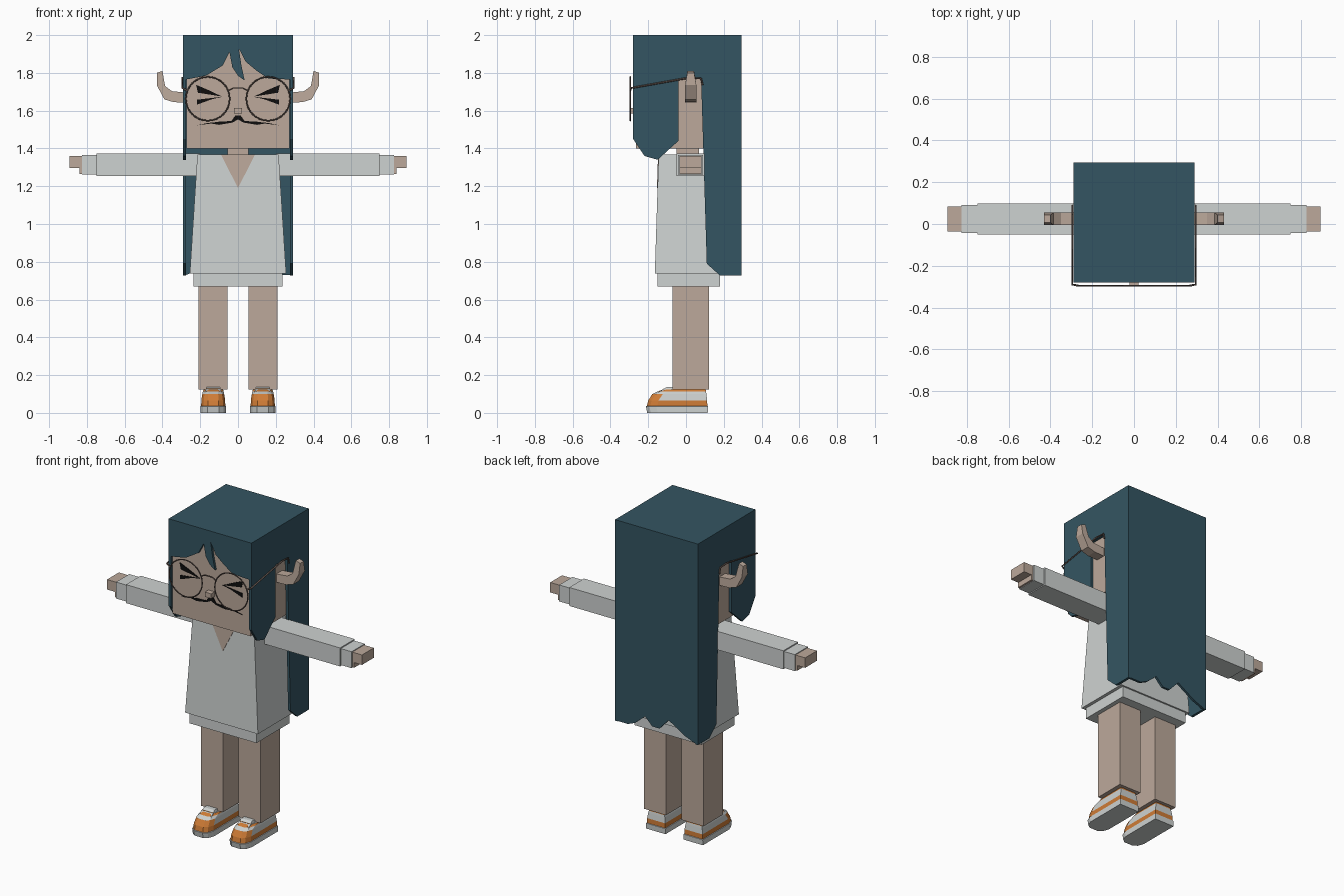
import bpy, bmesh, math
from mathutils import Vector

cube = bpy.data.objects.get("Cube")
if cube:
    bpy.data.objects.remove(cube, do_unlink=True)


def material(name, rgb):
    lin = [((c / 255 + 0.055) / 1.055) ** 2.4 for c in rgb] + [1]
    m = bpy.data.materials.new(name)
    m.use_nodes = True
    m.diffuse_color = lin
    bsdf = next(n for n in m.node_tree.nodes if n.type == 'BSDF_PRINCIPLED')
    bsdf.inputs["Base Color"].default_value = lin
    bsdf.inputs["Roughness"].default_value = 0.9
    return m


hair = material("dark teal hair", (52, 85, 98))
skin = material("beige skin", (188, 169, 155))
white = material("off white cloth", (206, 210, 209))
orange = material("orange trim", (207, 124, 54))
black = material("black ink", (14, 13, 13))
frame = material("brown grey frame", (98, 84, 78))


def finish(name, bm, *mats):
    bmesh.ops.recalc_face_normals(bm, faces=bm.faces[:])
    me = bpy.data.meshes.new(name)
    bm.to_mesh(me)
    bm.free()
    for m in mats:
        me.materials.append(m)
    ob = bpy.data.objects.new(name, me)
    bpy.context.collection.objects.link(ob)
    return ob


def loft(name, rings, mats, rule=None):
    """Join closed rings of points, capping both ends."""
    bm = bmesh.new()
    vs = [[bm.verts.new(p) for p in r] for r in rings]
    n = len(vs[0])
    bm.faces.new(vs[0])
    bm.faces.new(vs[-1])
    for k in range(len(vs) - 1):
        for i in range(n):
            j = (i + 1) % n
            f = bm.faces.new((vs[k][i], vs[k][j], vs[k + 1][j], vs[k + 1][i]))
            if rule:
                f.material_index = rule(k, f.calc_center_median())
    return finish(name, bm, *mats)


def rect(x0, x1, y0, y1, z):
    return [(x0, y0, z), (x1, y0, z), (x1, y1, z), (x0, y1, z)]


def box(name, x, y, z, mat):
    return loft(name, [rect(*x, *y, z[0]), rect(*x, *y, z[1])], [mat])


def front_plate(name, pts, y0, y1, mat):
    return loft(name, [[(x, y, z) for x, z in pts] for y in (y0, y1)], [mat])


def side_plate(name, pts, x0, x1, mat):
    return loft(name, [[(x, y, z) for y, z in pts] for x in (x0, x1)], [mat])


def tube(name, pts, r, mat):
    cu = bpy.data.curves.new(name, 'CURVE')
    cu.dimensions = '3D'
    cu.bevel_depth = r
    cu.bevel_resolution = 1
    cu.use_fill_caps = True
    sp = cu.splines.new('POLY')
    sp.points.add(len(pts) - 1)
    for p, co in zip(sp.points, pts):
        p.co = (*co, 1)
    cu.materials.append(mat)
    ob = bpy.data.objects.new(name, cu)
    bpy.context.collection.objects.link(ob)
    bpy.ops.object.select_all(action='DESELECT')
    ob.select_set(True)
    bpy.context.view_layer.objects.active = ob
    bpy.ops.object.convert(target='MESH')
    return ob


def flip(s, pts):
    return [(s * x, z) for x, z in pts]


# Head, neck and nose
box("head", (-0.272, 0.272), (-0.265, 0.275), (1.40, 1.98), skin)
box("neck", (-0.055, 0.055), (-0.05, 0.07), (1.35, 1.41), skin)
box("nose", (-0.022, 0.022), (-0.30, -0.26), (1.585, 1.615), skin)

# Hair shell: crown, fringe, ragged back and side panels
box("hair_crown", (-0.29, 0.29), (-0.28, 0.295), (1.975, 2.0), hair)
fringe = [(-0.276, 1.99), (-0.276, 1.765), (-0.17, 1.785), (-0.08, 1.84),
          (-0.045, 1.91), (-0.03, 1.83), (0.0, 1.785), (0.035, 1.76),
          (0.018, 1.84), (0.004, 1.93), (0.04, 1.86), (0.1, 1.81),
          (0.16, 1.77), (0.276, 1.765), (0.276, 1.99)]
front_plate("hair_fringe", fringe, -0.28, -0.264, hair)
ragged = [(-0.276, 1.99), (-0.276, 0.73), (-0.2, 0.76), (-0.085, 0.83),
          (-0.02, 0.76), (0.03, 0.76), (0.08, 0.81), (0.15, 0.75),
          (0.2, 0.73), (0.276, 0.73), (0.276, 1.99)]
front_plate("hair_back", ragged, 0.28, 0.295, hair)
lock = [(-0.28, 1.99), (-0.28, 1.45), (-0.22, 1.36), (-0.15, 1.34),
        (-0.04, 1.44), (-0.04, 1.77), (0.08, 1.77), (0.11, 0.79),
        (0.18, 0.727), (0.295, 0.727), (0.295, 1.99)]

# Shirt body with hem and open collar
loft("shirt", [rect(-0.255, 0.255, -0.165, 0.19, 0.738),
               rect(-0.215, 0.215, -0.145, 0.17, 1.367)], [white])
box("shirt_hem", (-0.235, 0.235), (-0.15, 0.18), (0.67, 0.745), white)
collar = [(-0.09, -0.148, 1.368), (0.09, -0.148, 1.368), (0, -0.1536, 1.19)]
loft("open_collar", [collar, [(x, y + 0.008, z) for x, y, z in collar]], [skin])

# Face, one half at a time
eye_upper = [(0.222, 1.737), (0.212, 1.695), (0.085, 1.675), (0.15, 1.706)]
eye_lower = [(0.08, 1.674), (0.217, 1.658), (0.217, 1.632), (0.14, 1.66)]
mouth = [(0, 1.575), (0.014, 1.575), (0.035, 1.545), (0.1, 1.542), (0.16, 1.533),
         (0.22, 1.522), (0.16, 1.535), (0.1, 1.525), (0.03, 1.537), (0, 1.553)]
horn = [(0.27, 1.643), (0.34, 1.645), (0.39, 1.66), (0.43, 1.735), (0.43, 1.80),
        (0.40, 1.81), (0.386, 1.73), (0.35, 1.703), (0.27, 1.695)]


def shoe_ring(cx, z, w, front, back):
    half = [(w, back), (w, front + 0.055), (0.8 * w, front + 0.018), (0.45 * w, front)]
    pts = half + [(-x, y) for x, y in reversed(half)]
    return [(cx + x, y, z) for x, y in pts]


def shoe_colour(k, c):
    # white sole, orange band, white sides with orange toe, orange collar trim
    if k in (2, 5):
        return 1
    return 1 if k == 3 and c.y < -0.14 else 0


for s, side in ((1, "left"), (-1, "right")):
    side_plate(side + "_hair_panel", lock, s * 0.274, s * 0.29, hair)
    for part, pts in (("upper_eye_stroke", eye_upper), ("lower_eye_stroke", eye_lower),
                      ("mouth", mouth)):
        front_plate(f"{side}_{part}", flip(s, pts), -0.269, -0.264, black)

    # Upturned horn, narrowed at the tip
    ob = front_plate(side + "_horn", flip(s, horn), -0.005, 0.055, skin)
    for v in ob.data.vertices:
        if v.co.z > 1.78:
            v.co.y = 0.025 + (v.co.y - 0.025) * 0.6

    # Round glasses
    bpy.ops.mesh.primitive_torus_add(
        major_segments=32, minor_segments=6, major_radius=0.116, minor_radius=0.004,
        location=(s * 0.16, -0.295, 1.663), rotation=(math.pi / 2, 0, 0))
    rim = bpy.context.object
    rim.name = side + "_glasses_rim"
    rim.data.materials.append(frame)
    bpy.ops.object.shade_smooth_by_angle()
    tube(side + "_glasses_temple",
         [(s * 0.268, -0.295, 1.705), (s * 0.295, -0.29, 1.72), (s * 0.296, 0.02, 1.775),
          (s * 0.296, 0.08, 1.77), (s * 0.296, 0.088, 1.735)], 0.005, frame)

    # Sleeve, cuff and hand
    for part, x0, x1, y, z, mat in (
            ("sleeve", 0.2, 0.75, (-0.05, 0.097), (1.255, 1.372), white),
            ("cuff", 0.74, 0.825, (-0.042, 0.09), (1.261, 1.365), white),
            ("fingers", 0.82, 0.893, (-0.035, 0.083), (1.297, 1.36), skin),
            ("palm", 0.82, 0.838, (-0.035, 0.083), (1.264, 1.30), skin)):
        box(f"{side}_{part}", sorted((s * x0, s * x1)), y, z, mat)

    # Leg and sneaker
    box(side + "_leg", sorted((s * 0.055, s * 0.208)), (-0.072, 0.122), (0.125, 0.68), skin)
    cx = s * 0.131
    rings = [shoe_ring(cx, *r) for r in (
        (0, 0.068, -0.205, 0.115), (0.035, 0.068, -0.212, 0.117),
        (0.036, 0.064, -0.207, 0.113), (0.066, 0.063, -0.2, 0.112),
        (0.1, 0.058, -0.178, 0.108), (0.113, 0.055, -0.15, 0.106),
        (0.123, 0.052, -0.125, 0.104))]
    loft(side + "_sneaker", rings, [white, orange], shoe_colour)
    loft(side + "_sneaker_tongue",
         [rect(cx - 0.045, cx + 0.045, -0.15, -0.06, 0.105),
          rect(cx - 0.036, cx + 0.036, -0.1, -0.06, 0.138)], [white])
    for y, z in ((-0.138, 0.116), (-0.118, 0.128)):
        box(side + "_lace", (cx - 0.038, cx + 0.038), (y, y + 0.012), (z - 0.01, z), orange)

# Bridge of the glasses
tube("glasses_bridge", [(-0.052, -0.295, 1.705), (-0.025, -0.295, 1.72),
                        (0.025, -0.295, 1.72), (0.052, -0.295, 1.705)], 0.004, frame)
